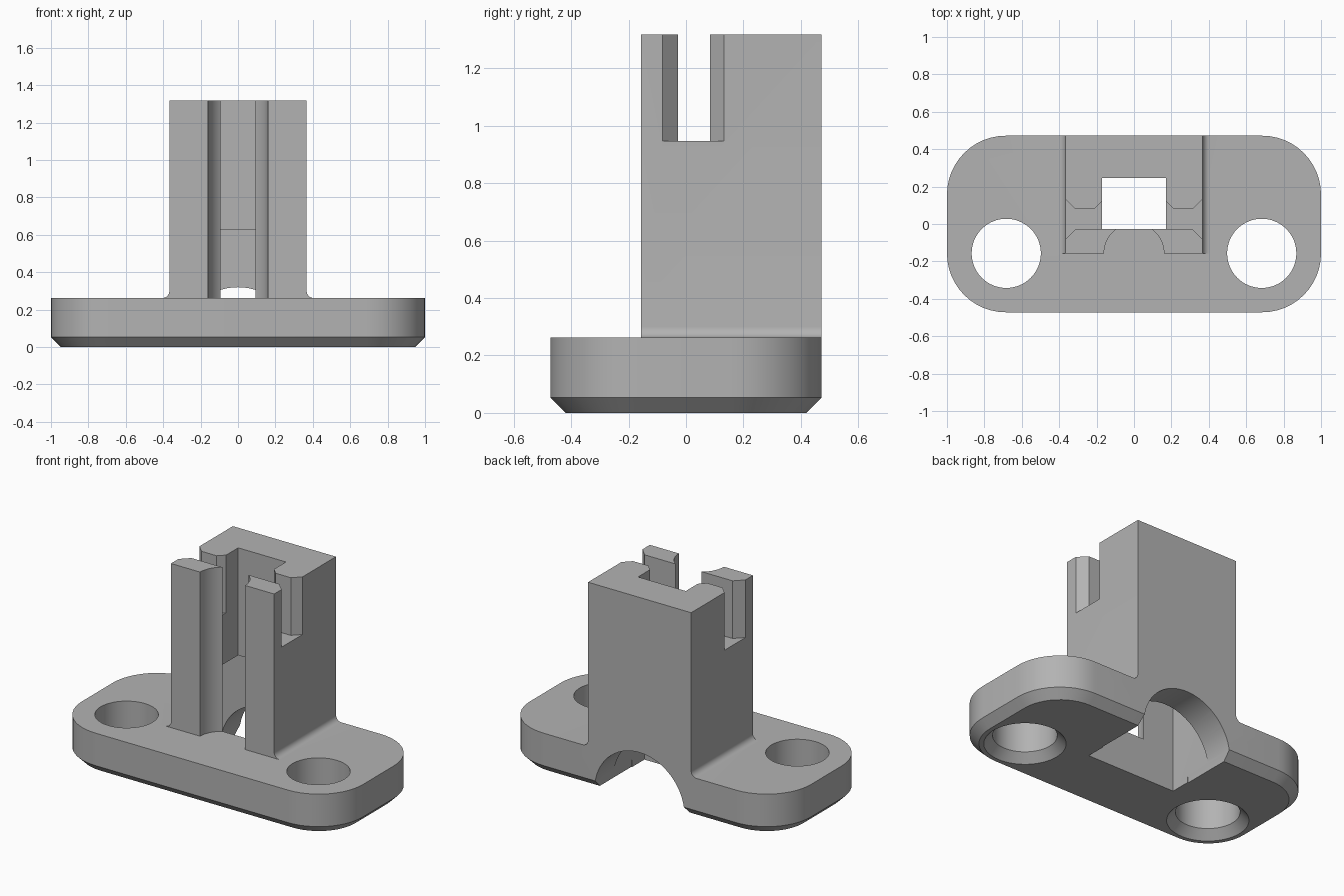
import bpy, bmesh, math

cube = bpy.data.objects.get("Cube")
if cube:
    bpy.data.objects.remove(cube, do_unlink=True)

grey = bpy.data.materials.new("plain grey")
grey.use_nodes = True
grey.diffuse_color = (0.45, 0.45, 0.45, 1)
grey.node_tree.nodes["Principled BSDF"].inputs["Base Color"].default_value = (0.45, 0.45, 0.45, 1)


def loft(name, rings):
    """Closed solid through matching rings of 3D points."""
    bm = bmesh.new()
    loops = [[bm.verts.new(p) for p in ring] for ring in rings]
    n = len(loops[0])
    for a, b in zip(loops, loops[1:]):
        for i in range(n):
            j = (i + 1) % n
            bm.faces.new((a[i], a[j], b[j], b[i]))
    bm.faces.new(loops[0][::-1])
    bm.faces.new(loops[-1])
    bmesh.ops.recalc_face_normals(bm, faces=bm.faces[:])
    mesh = bpy.data.meshes.new(name)
    bm.to_mesh(mesh)
    bm.free()
    obj = bpy.data.objects.new(name, mesh)
    bpy.context.collection.objects.link(obj)
    mesh.materials.append(grey)
    return obj


def upright(name, pts, z0, z1):
    return loft(name, [[(x, y, z) for x, y in pts] for z in (z0, z1)])


def along_y(name, pts, y0, y1):
    return loft(name, [[(x, y, z) for x, z in pts] for y in (y0, y1)])


def box(x0, x1, y0, y1):
    return [(x0, y0), (x1, y0), (x1, y1), (x0, y1)]


def arc(cx, cy, r, start, end, steps):
    angles = [math.radians(start + (end - start) * i / steps) for i in range(steps + 1)]
    return [(cx + r * math.cos(a), cy + r * math.sin(a)) for a in angles]


def circle(cx, cy, r, steps=64):
    return arc(cx, cy, r, 0, 360, steps)[:-1]


def rounded(hx, hy, r):
    pts = []
    for k, (sx, sy) in enumerate([(1, 1), (-1, 1), (-1, -1), (1, -1)]):
        pts += arc(sx * (hx - r), sy * (hy - r), r, 90 * k, 90 * k + 90, 12)
    return pts


def combine(target, tool, operation):
    mod = target.modifiers.new(tool.name, "BOOLEAN")
    mod.operation = operation
    mod.solver = "EXACT"
    mod.object = tool
    bpy.context.view_layer.objects.active = target
    bpy.ops.object.modifier_apply(modifier=mod.name)
    bpy.data.objects.remove(tool, do_unlink=True)


DEPTH, TOP, FRONT, HEIGHT, HALF = 0.472, 0.262, -0.157, 1.318, 0.367
CHAMFER, FILLET = 0.053, 0.038

# Base plate with rounded corners and a chamfered underside
levels = [(0, CHAMFER), (CHAMFER, 0), (TOP, 0)]
body = loft("mounting_bracket", [
    [(x, y, z) for x, y in rounded(1 - c, DEPTH - c, 0.315 - c)] for z, c in levels])

# Tower, flared into the plate by concave fillets
right = [(HALF + FILLET, TOP - 0.08)] + arc(
    HALF + FILLET, TOP + FILLET, FILLET, 270, 180, 8) + [(HALF, HEIGHT)]
outline = right + [(-x, z) for x, z in reversed(right)]
combine(body, along_y("tower", outline, FRONT, DEPTH), "UNION")

# Countersunk screw holes
for side in (-1, 1):
    steps = [(-0.02, 0.255), (CHAMFER, 0.185), (0.5, 0.185)]
    hole = loft("screw_hole", [
        [(x, y, z) for x, y in circle(side * 0.683, FRONT, r)] for z, r in steps])
    combine(body, hole, "DIFFERENCE")

# Square shaft, wider lower pocket, rounded front groove
BACK_OF_FRONT = -0.027
combine(body, upright("shaft", box(-0.17, 0.17, BACK_OF_FRONT, 0.245), 0.5, 1.5), "DIFFERENCE")
combine(body, upright("pocket", box(-0.315, 0.315, BACK_OF_FRONT, 0.28), -0.1, 0.627), "DIFFERENCE")
combine(body, upright("front_groove", circle(0, FRONT, 0.16), TOP, 1.5), "DIFFERENCE")

# Arched tunnel to the back
combine(body, along_y("arch", circle(0, 0, 0.32), 0.1, 0.7), "DIFFERENCE")

# Side notches with flared mouths
for side in (-1, 1):
    notch = [(0.1, BACK_OF_FRONT), (0.313, BACK_OF_FRONT), (0.393, -0.107), (0.393, 0.158),
             (0.318, 0.083), (0.21, 0.083), (0.165, 0.128), (0.1, 0.128)]
    combine(body, upright("notch", [(side * x, y) for x, y in notch], 0.947, 1.5), "DIFFERENCE")

# Smooth rounds, crisp edges
bpy.ops.object.select_all(action="DESELECT")
body.select_set(True)
bpy.context.view_layer.objects.active = body
bpy.ops.object.shade_smooth_by_angle(angle=math.radians(30))
